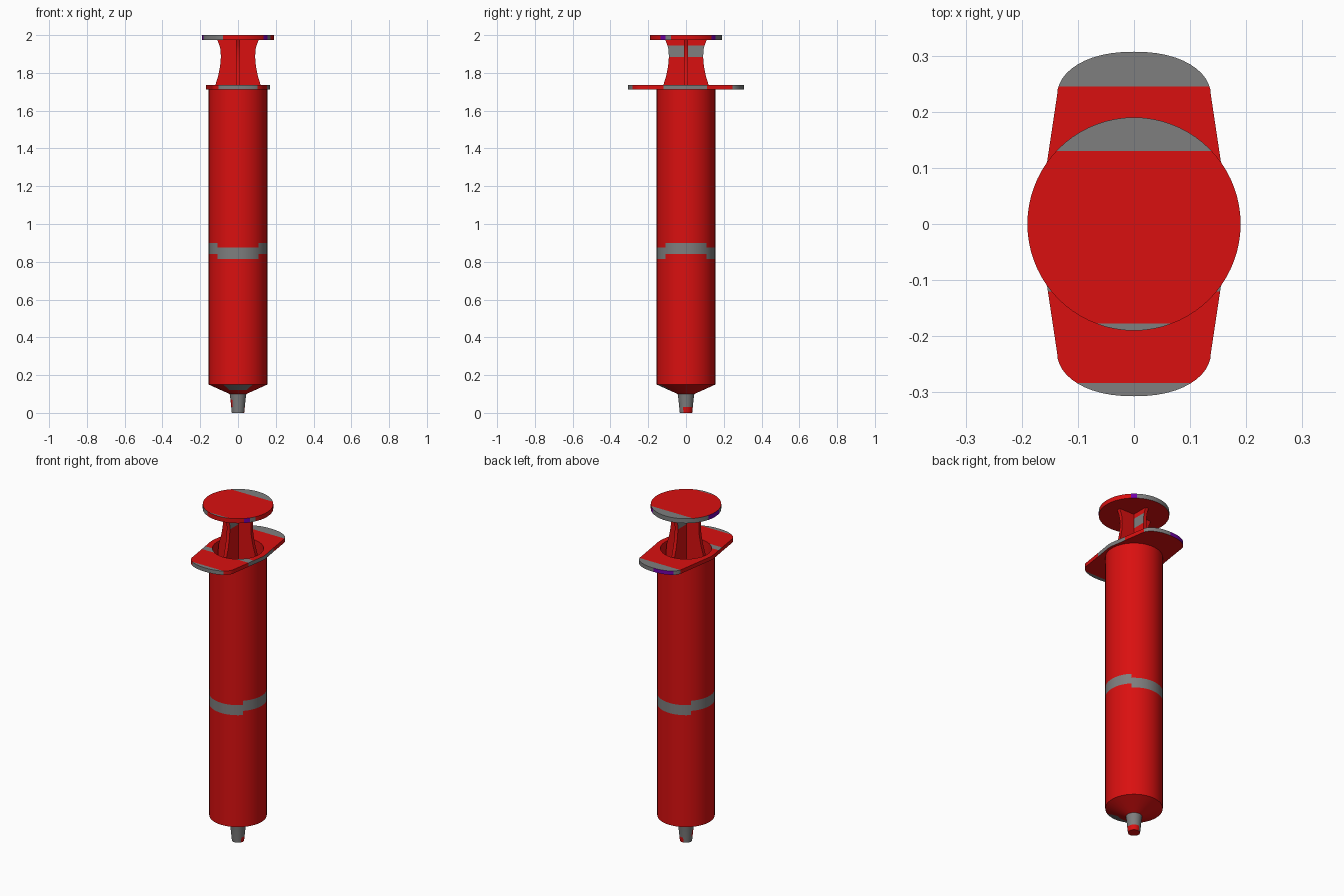
import bpy, bmesh, math
from mathutils import Vector

if "Cube" in bpy.data.objects:
    bpy.data.objects.remove(bpy.data.objects["Cube"])

RED, GREY, PURPLE = 0, 1, 2
mats = []
for name, col in (("red", (0.70, 0.005, 0.005, 1)), ("grey", (0.21, 0.21, 0.21, 1)),
                  ("purple", (0.17, 0.0, 0.40, 1))):
    m = bpy.data.materials.new(name)
    m.diffuse_color = col
    m.use_nodes = True
    m.node_tree.nodes["Principled BSDF"].inputs["Base Color"].default_value = m.diffuse_color
    mats.append(m)


def finish(name, bm, rule, y_cuts=()):
    """Clean up, cut along y planes, colour faces by rule and shade."""
    bmesh.ops.remove_doubles(bm, verts=bm.verts[:], dist=1e-5)
    for y in y_cuts:
        bmesh.ops.bisect_plane(bm, geom=bm.verts[:] + bm.edges[:] + bm.faces[:],
                               dist=1e-6, plane_co=(0, y, 0), plane_no=(0, 1, 0))
    bmesh.ops.recalc_face_normals(bm, faces=bm.faces[:])
    bm.normal_update()
    for f in bm.faces:
        f.material_index = rule(f.calc_center_median(), f.normal)
    me = bpy.data.meshes.new(name)
    bm.to_mesh(me)
    bm.free()
    for m in mats:
        me.materials.append(m)
    ob = bpy.data.objects.new(name, me)
    bpy.context.scene.collection.objects.link(ob)
    bpy.ops.object.select_all(action='DESELECT')
    ob.select_set(True)
    bpy.context.view_layer.objects.active = ob
    bpy.ops.object.shade_smooth_by_angle(angle=math.radians(25))
    return ob


def revolve(name, profile, rule, y_cuts=(), n=72):
    bm = bmesh.new()
    rings = [[bm.verts.new((r * math.cos(2 * math.pi * i / n), r * math.sin(2 * math.pi * i / n), z))
              for i in range(n)] for r, z in profile]
    for a, b in zip(rings, rings[1:]):
        for i in range(n):
            j = (i + 1) % n
            bm.faces.new((a[i], a[j], b[j], b[i]))
    return finish(name, bm, rule, y_cuts)


def angle(c):
    return math.degrees(math.atan2(c.y, c.x)) % 360


# hollow barrel with cone and nozzle
def barrel_rule(c, n):
    r, a = math.hypot(c.x, c.y), angle(c)
    if c.z < 0.1:
        if n.z < -0.9 or (c.z < 0.03 and (a < 100 or a > 335)):
            return RED
        return RED if 0.025 < c.z < 0.07 and 180 < a < 218 else GREY
    if c.z < 0.15:
        return GREY if c.z > 0.12 and 238 < a < 302 else RED
    if r > 0.15:
        lo, hi = (0.84, 0.90) if abs(c.x) > abs(c.y) else (0.815, 0.875)
        return GREY if lo < c.z < hi else RED
    return RED


revolve("barrel", [(0, 0), (0.033, 0), (0.036, 0.03), (0.040, 0.07), (0.044, 0.1),
                   (0.093, 0.122), (0.155, 0.15), (0.155, 0.815), (0.155, 0.84),
                   (0.155, 0.875), (0.155, 0.90), (0.155, 1.72), (0.138, 1.72),
                   (0.138, 0.2), (0, 0.2)], barrel_rule)


# finger flange: rounded outline with a round hole
quarter = [(0.1705, 0.012), (0.155, 0.11)]
quarter += [(0.137 * math.cos(t) ** 0.9, 0.23 + 0.077 * math.sin(t))
            for t in (math.pi / 2 * k / 12 for k in range(12))]
half = quarter + [(0, 0.307)] + [(-x, y) for x, y in reversed(quarter)]
outline = half + [(-x, -y) for x, y in half]
hole = [(0.138 * math.cos(2 * math.pi * i / 72), 0.138 * math.sin(2 * math.pi * i / 72))
        for i in range(72)]
cu = bpy.data.curves.new("flange_outline", 'CURVE')
cu.dimensions, cu.fill_mode, cu.extrude = '2D', 'BOTH', 0.0115
for pts in (outline, hole):
    sp = cu.splines.new('POLY')
    sp.points.add(len(pts) - 1)
    for p, (x, y) in zip(sp.points, pts):
        p.co = (x, y, 0, 1)
    sp.use_cyclic_u = True
helper = bpy.data.objects.new("flange_helper", cu)
bpy.context.scene.collection.objects.link(helper)
flange_mesh = bpy.data.meshes.new_from_object(helper)
bm = bmesh.new()
bm.from_mesh(flange_mesh)
bpy.data.objects.remove(helper)
bmesh.ops.translate(bm, verts=bm.verts[:], vec=Vector((0, 0, 1.7245)))


def flange_rule(c, n):
    if n.z > 0.5:
        return GREY if c.y > 0.245 or c.y < -0.283 or -0.12 < c.y < -0.08 else RED
    if n.z < -0.5:
        return GREY if c.y < -0.283 else RED
    if c.y > 0.245:
        return PURPLE if -0.11 < c.x < 0 else GREY
    return GREY if c.y < -0.283 or (c.x > 0.14 and abs(c.y) < 0.15) else RED


finish("finger_flange", bm, flange_rule, (0.245, -0.283, -0.12, -0.08))


# thumb disk
def disk_rule(c, n):
    if n.z > 0.5:
        return GREY if c.y > 0.13 or c.y < -0.177 else RED
    if n.z < -0.5:
        return RED
    a = angle(c)
    if 165 < a < 197 or 45 < a < 55 or 317 < a < 323:
        return PURPLE
    return GREY if 197 < a < 245 or 55 < a < 165 or 323 < a < 335 else RED


revolve("thumb_disk", [(0, 1.973), (0.19, 1.973), (0.19, 2.0), (0, 2.0)], disk_rule, (0.13, -0.177))


# plunger rod: two crossed flared fins
levels = [(0.125, 0.88), (0.125, 1.68), (0.120, 1.735), (0.106, 1.78), (0.096, 1.83), (0.092, 1.86),
          (0.091, 1.885), (0.092, 1.92), (0.098, 1.945), (0.110, 1.975)]
T = 0.01


def fin(name, along_y, rule):
    bm = bmesh.new()
    rings = []
    for w, z in levels:
        pts = [(-w, -T), (w, -T), (w, T), (-w, T)]
        rings.append([bm.verts.new((v, u, z) if along_y else (u, v, z)) for u, v in pts])
    for a, b in zip(rings, rings[1:]):
        for i in range(4):
            j = (i + 1) % 4
            bm.faces.new((a[i], a[j], b[j], b[i]))
    bm.faces.new(rings[0])
    bm.faces.new(rings[-1])
    finish(name, bm, rule)


fin("plunger_fin_side", False, lambda c, n: RED)
fin("plunger_fin_depth", True,
    lambda c, n: GREY if 1.885 < c.z < 1.945 and abs(n.x) > 0.5 else RED)

# stopper inside the barrel
revolve("stopper", [(0, 0.78), (0.136, 0.80), (0.136, 0.88), (0, 0.88)], lambda c, n: RED)
